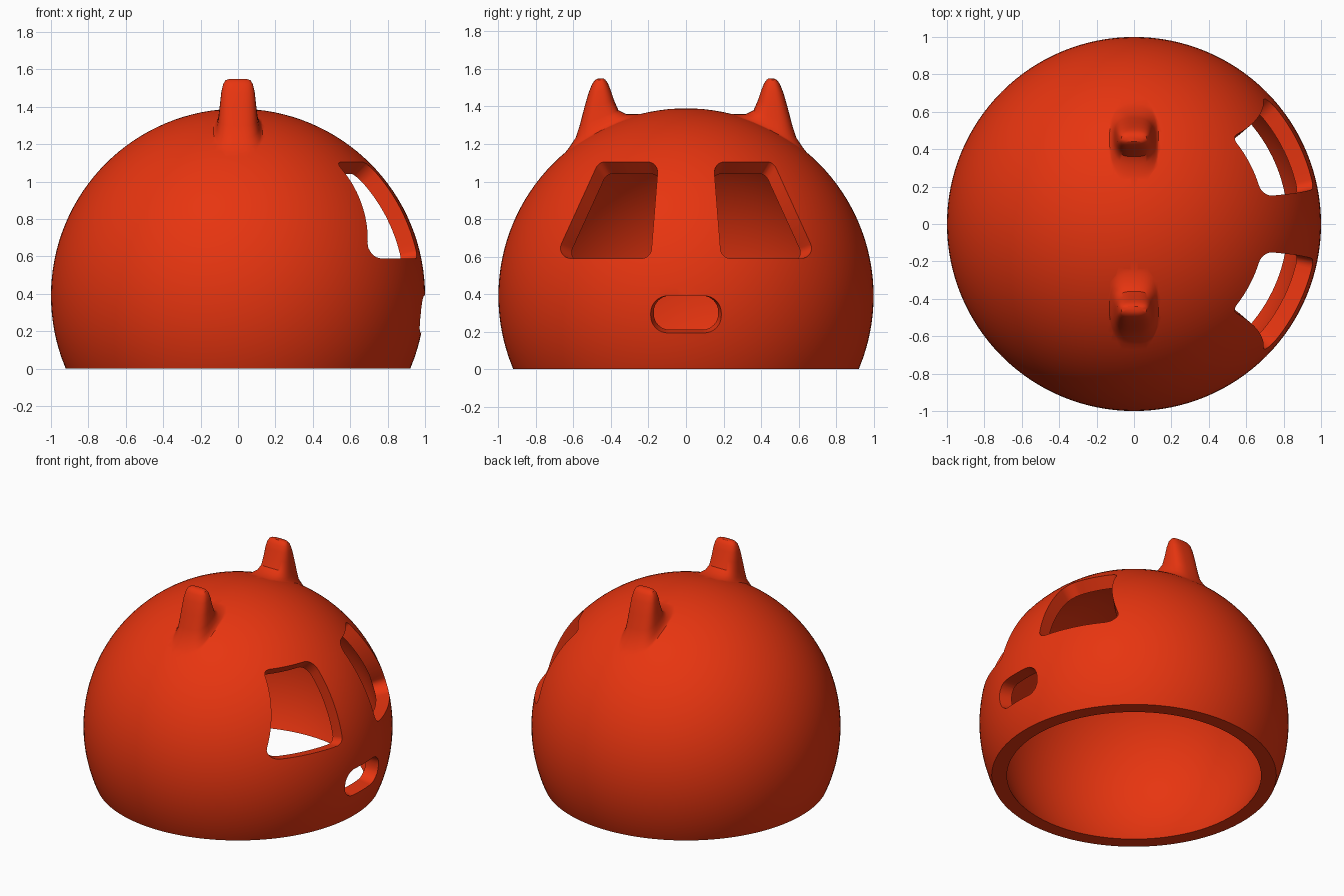
import bpy, bmesh, math
from mathutils import Vector

if "Cube" in bpy.data.objects:
    bpy.data.objects.remove(bpy.data.objects["Cube"])

CZ = 0.39          # height of the dome's centre, outer radius is 1
INNER = 0.91       # radius of the hollow


def make_object(name, bm):
    bmesh.ops.recalc_face_normals(bm, faces=bm.faces)
    mesh = bpy.data.meshes.new(name)
    bm.to_mesh(mesh)
    bm.free()
    obj = bpy.data.objects.new(name, mesh)
    bpy.context.collection.objects.link(obj)
    return obj


def ball(name, radius):
    bm = bmesh.new()
    bmesh.ops.create_uvsphere(bm, u_segments=128, v_segments=64, radius=radius)
    bmesh.ops.translate(bm, verts=bm.verts, vec=(0, 0, CZ))
    return make_object(name, bm)


def loft(name, rings):
    """Closed skin over a list of equally long point rings."""
    bm = bmesh.new()
    loops = [[bm.verts.new(p) for p in ring] for ring in rings]
    n = len(loops[0])
    for a, b in zip(loops, loops[1:]):
        for i in range(n):
            j = (i + 1) % n
            bm.faces.new((a[i], a[j], b[j], b[i]))
    bm.faces.new(loops[0][::-1])
    bm.faces.new(loops[-1])
    return make_object(name, bm)


def rounded(corners, radius, steps=8):
    """Rounded outline with finely divided sides."""
    pts = []
    n = len(corners)
    cs = [Vector(c) for c in corners]
    for i, c in enumerate(cs):
        a = (cs[i - 1] - c).normalized()
        b = (cs[(i + 1) % n] - c).normalized()
        half = a.angle(b) / 2
        d = radius / math.tan(half)
        mid = c + (a + b).normalized() * radius / math.sin(half)
        u, v = c + a * d - mid, c + b * d - mid
        total = u.angle(v)
        for k in range(steps + 1):
            t = k / steps
            w = (u * math.sin((1 - t) * total) + v * math.sin(t * total)) / math.sin(total)
            pts.append(mid + w)
    out = []
    for i, p in enumerate(pts):
        q = pts[(i + 1) % len(pts)]
        m = max(1, int((q - p).length / 0.04))
        out += [p.lerp(q, k / m) for k in range(m)]
    return out


def radial_cutter(name, outline):
    """Opening whose walls point at the dome's centre."""
    dirs = [Vector((math.sqrt(1 - y * y - (z - CZ) ** 2), y, z - CZ)) for y, z in outline]
    return loft(name, [[d * s + Vector((0, 0, CZ)) for d in dirs] for s in (0.75, 1.2)])


def ear(name, side):
    # blend from dome surface (0) to tip height (1), half width, inner y, outer y
    sections = [(-0.5, 0.10, 0.30, 0.60), (-0.03, 0.14, 0.21, 0.68),
                (0.02, 0.125, 0.26, 0.625), (0.10, 0.113, 0.318, 0.588),
                (0.25, 0.105, 0.360, 0.567), (0.50, 0.097, 0.383, 0.543),
                (0.75, 0.089, 0.402, 0.519), (0.90, 0.079, 0.417, 0.500),
                (0.97, 0.067, 0.430, 0.485), (1.0, 0.045, 0.440, 0.467)]
    rings = []
    for w, hx, y0, y1 in sections:
        ring = []
        for k in range(40):
            a = math.tau * k / 40
            c, s = math.cos(a), math.sin(a)
            x = hx * math.copysign(abs(c) ** 0.7, c)
            y = (y0 + y1) / 2 + (y1 - y0) / 2 * math.copysign(abs(s) ** 0.7, s)
            base = CZ + math.sqrt(1 - x * x - y * y)
            ring.append((x, side * y, base + (1.55 - base) * w))
        rings.append(ring)
    return loft(name, rings)


# Dome
helmet = ball("helmet_shell", 1.0)
parts = [("UNION", ear("left_ear", 1)), ("UNION", ear("right_ear", -1))]

# Hollow inside and flat base
bm = bmesh.new()
bmesh.ops.create_cube(bm, size=3)
bmesh.ops.translate(bm, verts=bm.verts, vec=(0, 0, -1.5))
parts += [("DIFFERENCE", ball("hollow_cutter", INNER)),
          ("DIFFERENCE", make_object("base_cutter", bm))]

# Eye and mouth openings
for side in (1, -1):
    eye = rounded([(side * 0.147, 1.105), (side * 0.465, 1.105),
                   (side * 0.70, 0.59), (side * 0.188, 0.59)], 0.055)
    parts.append(("DIFFERENCE", radial_cutter("eye_cutter", eye)))
mouth = rounded([(-0.188, 0.193), (0.188, 0.193), (0.188, 0.39), (-0.188, 0.39)], 0.09)
parts.append(("DIFFERENCE", radial_cutter("mouth_cutter", mouth)))

for operation, part in parts:
    part.hide_render = True
    mod = helmet.modifiers.new(part.name, 'BOOLEAN')
    mod.operation = operation
    mod.solver = 'EXACT'
    mod.object = part

# Bake the booleans, drop the helpers
bpy.context.view_layer.update()
graph = bpy.context.evaluated_depsgraph_get()
helmet_mesh = bpy.data.meshes.new_from_object(helmet.evaluated_get(graph))
helmet.modifiers.clear()
helmet.data = helmet_mesh
for _, part in parts:
    bpy.data.objects.remove(part)

# Red finish
red = bpy.data.materials.new("red")
red.diffuse_color = (0.8, 0.035, 0.005, 1)
red.use_nodes = True
red.node_tree.nodes["Principled BSDF"].inputs["Base Color"].default_value = red.diffuse_color
helmet.data.materials.clear()
helmet.data.materials.append(red)
bpy.context.view_layer.objects.active = helmet
helmet.select_set(True)
bpy.ops.object.shade_smooth_by_angle(angle=math.radians(35))
